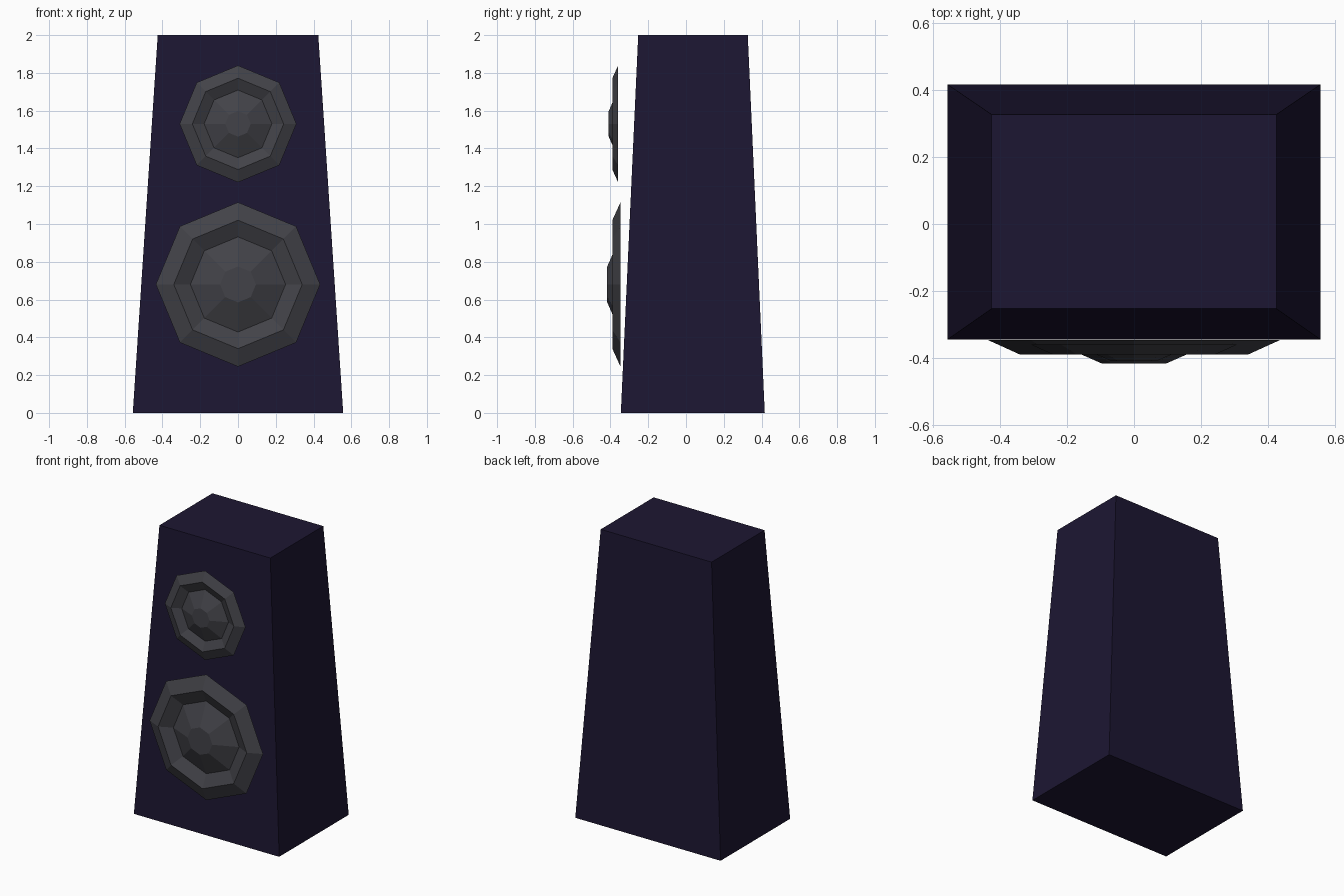
import bpy, bmesh
from math import sin, cos, tau

if "Cube" in bpy.data.objects:
    bpy.data.objects.remove(bpy.data.objects["Cube"])


def material(name, rgb):
    m = bpy.data.materials.new(name)
    m.diffuse_color = (*rgb, 1)
    m.use_nodes = True
    m.node_tree.nodes["Principled BSDF"].inputs["Base Color"].default_value = m.diffuse_color
    return m


def loft(name, rings, mat, cap_start):
    """Bridge equal-sized point rings, capping the last (and optionally first)."""
    bm = bmesh.new()
    loops = [[bm.verts.new(p) for p in ring] for ring in rings]
    n = len(loops[0])
    for a, b in zip(loops, loops[1:]):
        for i in range(n):
            j = (i + 1) % n
            bm.faces.new((a[i], a[j], b[j], b[i]))
    bm.faces.new(loops[-1])
    if cap_start:
        bm.faces.new(loops[0][::-1])
    mesh = bpy.data.meshes.new(name)
    bm.to_mesh(mesh)
    bm.free()
    mesh.materials.append(mat)
    obj = bpy.data.objects.new(name, mesh)
    bpy.context.collection.objects.link(obj)
    return obj


def rect(half_x, y0, y1, z):
    return [(-half_x, y0, z), (half_x, y0, z), (half_x, y1, z), (-half_x, y1, z)]


def octagon(radius, y, z):
    return [(radius * sin(tau * i / 8), y, z - radius * cos(tau * i / 8))
            for i in range(8)]


purple = material("cabinet_purple", (0.012, 0.008, 0.032))
grey = material("driver_grey", (0.055, 0.055, 0.065))

# Tapered cabinet
loft("cabinet", [rect(0.557, -0.345, 0.417, 0), rect(0.425, -0.253, 0.327, 2)],
     purple, True)

# Drivers: sloped rim, recess, then cone rising to a flat dust cap
# Profile is (radius, offset from the rim front)
profile = [(0.435, 0.043), (0.34, 0), (0.252, 0.042), (0.095, -0.027)]
for name, z, s in (("woofer", 0.68, 1.0), ("midrange", 1.53, 0.711)):
    loft(name, [octagon(r * s, -0.39 + d * s, z) for r, d in profile], grey, False)
